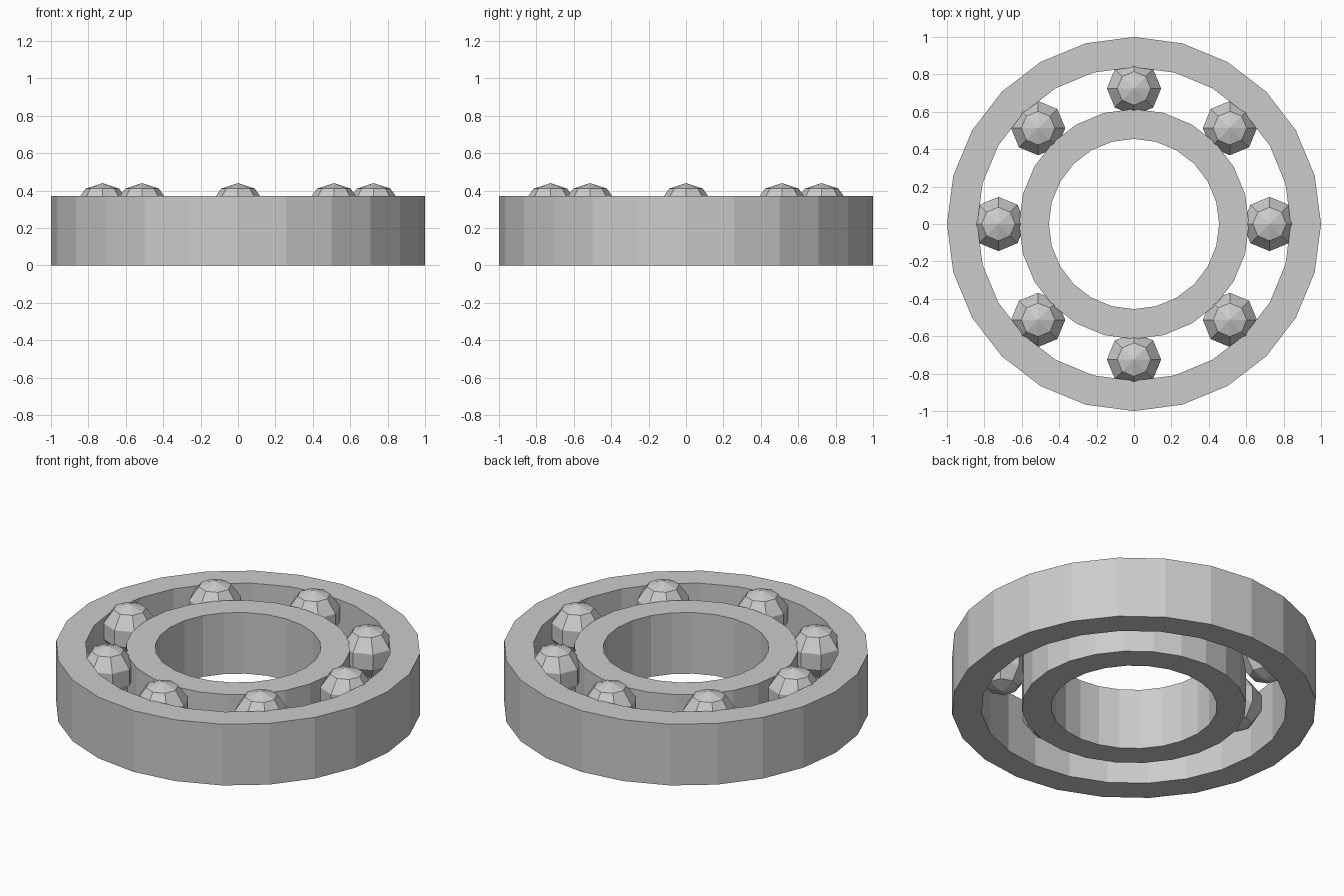
import bpy, bmesh
from math import cos, sin, tau
from mathutils import Matrix, Vector

if "Cube" in bpy.data.objects:
    bpy.data.objects.remove(bpy.data.objects["Cube"])

SIDES = 24
HEIGHT = 0.37


def add_object(name, bm):
    bmesh.ops.recalc_face_normals(bm, faces=bm.faces)
    mesh = bpy.data.meshes.new(name)
    bm.to_mesh(mesh)
    bm.free()
    obj = bpy.data.objects.new(name, mesh)
    bpy.context.collection.objects.link(obj)
    return obj


def ring(name, r_in, r_out):
    # Rectangular profile swept around z
    bm = bmesh.new()
    profile = [(r_in, 0), (r_out, 0), (r_out, HEIGHT), (r_in, HEIGHT)]
    loops = [[bm.verts.new((r * cos(i * tau / SIDES), r * sin(i * tau / SIDES), z))
              for r, z in profile] for i in range(SIDES)]
    for i in range(SIDES):
        a, b = loops[i], loops[(i + 1) % SIDES]
        for j in range(4):
            k = (j + 1) % 4
            bm.faces.new((a[j], b[j], b[k], a[k]))
    return add_object(name, bm)


# Races
ring("outer_race", 0.838, 1.0)
ring("inner_race", 0.455, 0.615)

# Balls, seated slightly into both races
BALL_R, PITCH_R, TOP = 0.1525, 0.725, 0.44
for i in range(8):
    a = i * tau / 8
    bm = bmesh.new()
    bmesh.ops.create_uvsphere(bm, u_segments=8, v_segments=5, radius=BALL_R)
    ball = add_object(f"ball_{i + 1}", bm)
    ball.location = (PITCH_R * cos(a), PITCH_R * sin(a), TOP - BALL_R)
